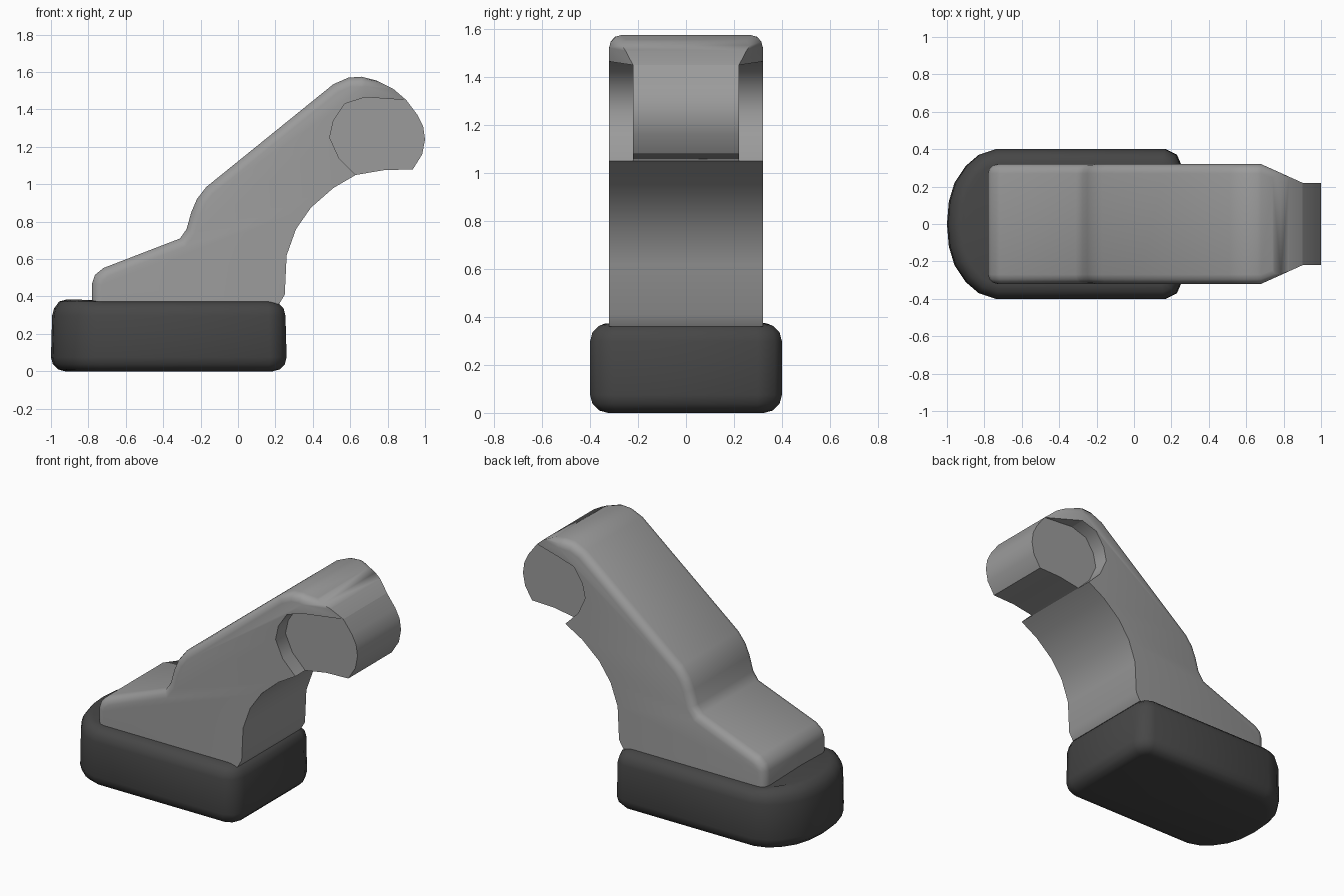
import bpy, bmesh, math
from mathutils import Vector

if "Cube" in bpy.data.objects:
    bpy.data.objects.remove(bpy.data.objects["Cube"])


def material(name, value):
    m = bpy.data.materials.new(name)
    m.diffuse_color = (value, value, value, 1)
    m.use_nodes = True
    m.node_tree.nodes["Principled BSDF"].inputs["Base Color"].default_value = m.diffuse_color
    return m


def prism(points, to_vec, direction):
    """Extrude a closed 2D outline into a solid."""
    bm = bmesh.new()
    face = bm.faces.new([bm.verts.new(to_vec(a, b)) for a, b in points])
    ext = bmesh.ops.extrude_face_region(bm, geom=[face], use_keep_orig=True)
    verts = [v for v in ext["geom"] if isinstance(v, bmesh.types.BMVert)]
    bmesh.ops.translate(bm, verts=verts, vec=direction)
    bmesh.ops.recalc_face_normals(bm, faces=bm.faces)
    return bm


def finish(bm, name, mat, angle=35):
    bmesh.ops.recalc_face_normals(bm, faces=bm.faces)
    me = bpy.data.meshes.new(name)
    bm.to_mesh(me)
    bm.free()
    me.materials.append(mat)
    for p in me.polygons:
        p.use_smooth = True
    me.set_sharp_from_angle(angle=math.radians(angle))
    ob = bpy.data.objects.new(name, me)
    bpy.context.collection.objects.link(ob)
    return ob


grey = material("mid grey", 0.33)
dark = material("dark grey", 0.062)

# Sole: rounded-end slab, softened top and bottom rims
half = [(-1, 0.0), (-0.99, 0.12), (-0.96, 0.22), (-0.9, 0.31), (-0.83, 0.37),
        (-0.74, 0.4), (0.17, 0.4), (0.23, 0.37), (0.26, 0.3)]
outline = half + [(x, -y) for x, y in reversed(half[1:])]
bm = prism(outline, lambda a, b: (a, b, 0), Vector((0, 0, 0.373)))
rims = [e for e in bm.edges if abs(e.verts[0].co.z - e.verts[1].co.z) < 0.01]
bmesh.ops.bevel(bm, geom=rims, offset=0.075, segments=3, profile=0.5,
                affect='EDGES', clamp_overlap=False)
# slightly pinched top rim and raised toe lip
for v in bm.verts:
    if v.co.z > 0.36 and v.co.x < -0.8:
        v.co.z += 0.01
    if v.co.z > 0.2:
        v.co.x = -0.37 + (v.co.x + 0.37) * 0.99
finish(bm, "sole", dark, 50)

# Foot and shin: side profile with a round recess left for the joint
top = [(-0.78, 0.36), (-0.78, 0.47), (-0.765, 0.515), (-0.72, 0.552), (-0.31, 0.71),
       (-0.275, 0.76), (-0.25, 0.85), (-0.22, 0.92), (-0.17, 0.985),
       (0.51, 1.535), (0.59, 1.57), (0.66, 1.575), (0.74, 1.555), (0.83, 1.51), (0.9, 1.45)]
recess = [(0.68, 1.465), (0.57, 1.43), (0.51, 1.34), (0.49, 1.25), (0.54, 1.14), (0.63, 1.05)]
back = [(0.51, 0.98), (0.39, 0.875), (0.31, 0.76), (0.26, 0.62), (0.25, 0.41), (0.22, 0.36)]
bm = prism(top + recess + back, lambda a, b: (a, -0.32, b), Vector((0, 0.64, 0)))
path = {(round(x, 3), round(z, 3)) for x, z in top[:13]}
edges = [e for e in bm.edges
         if e.verts[0].co.y * e.verts[1].co.y > 0
         and all((round(v.co.x, 3), round(v.co.z, 3)) in path for v in e.verts)]
bmesh.ops.bevel(bm, geom=edges, offset=0.05, segments=3, profile=0.5,
                affect='EDGES', clamp_overlap=False)
# narrow the overhanging tip to the joint's width
bmesh.ops.bisect_plane(bm, geom=bm.verts[:] + bm.edges[:] + bm.faces[:],
                       plane_co=(0.68, 0, 0), plane_no=(1, 0, 0))
for v in bm.verts:
    if v.co.x > 0.68:
        v.co.y *= 1 - 0.31 * min(1, (v.co.x - 0.68) / 0.22)
finish(bm, "foot_and_shin", grey, 40)

# Joint: narrower round knob filling the recess
knob = [(0.9, 1.45), (0.96, 1.37), (0.99, 1.31), (1.0, 1.24), (0.985, 1.16),
        (0.935, 1.08), (0.78, 1.075), (0.63, 1.05), (0.45, 1.1), (0.45, 1.35), (0.6, 1.49)]
bm = prism(knob, lambda a, b: (a, -0.22, b), Vector((0, 0.44, 0)))
finish(bm, "knee_joint", grey, 40)
